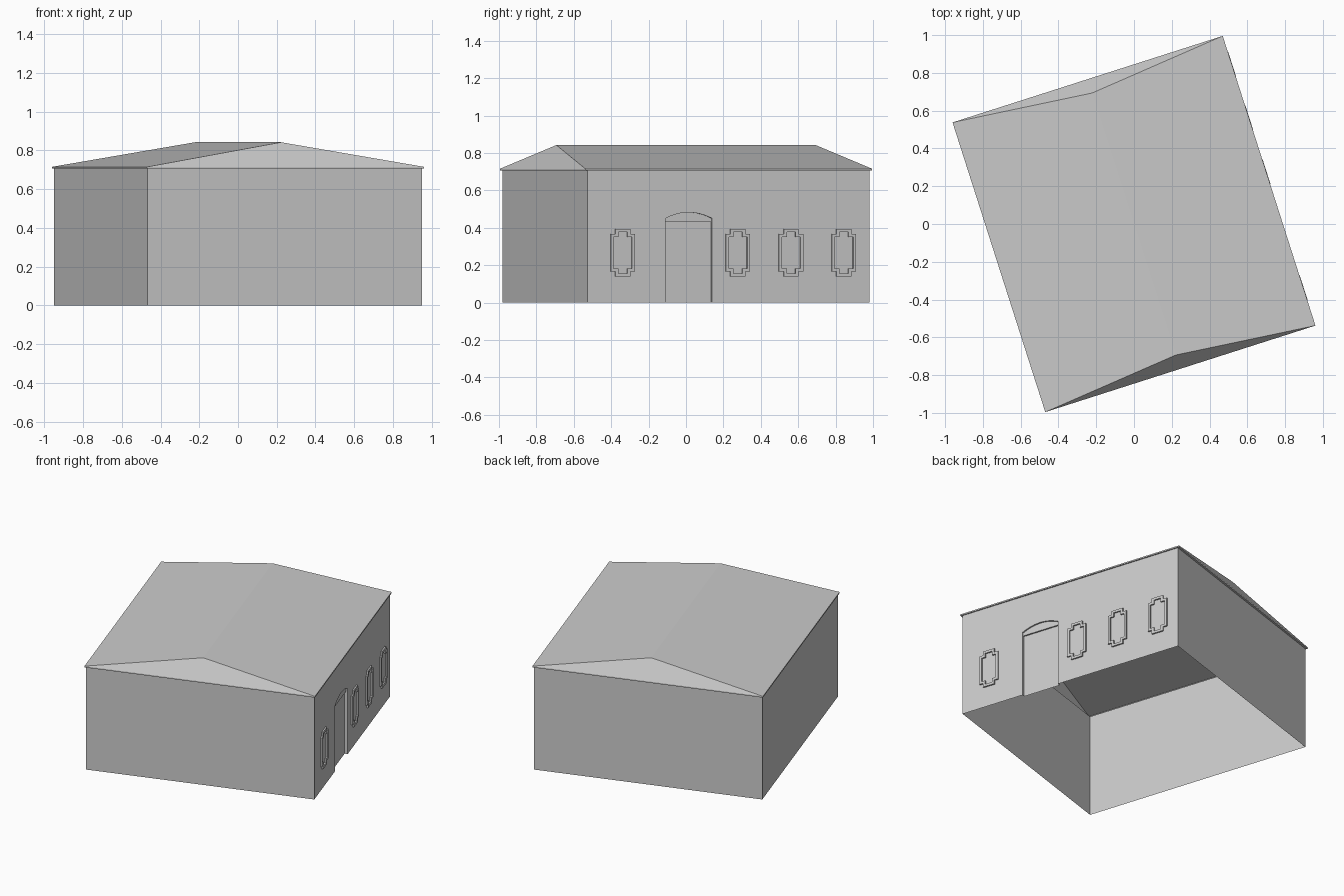
import bpy, bmesh, math

cube = bpy.data.objects.get("Cube")
if cube:
    bpy.data.objects.remove(cube)

TURN = math.radians(17.75)      # the whole building is turned on its plot
WX, WY, WALL_H = 0.743, 0.792, 0.706
RX, RY, EAVE_Z = 0.751, 0.805, 0.715
RIDGE_Y, RIDGE_Z = 0.728, 0.842

gray = bpy.data.materials.new("plain gray")
gray.diffuse_color = (0.6, 0.6, 0.6, 1)
gray.use_nodes = True
gray.node_tree.nodes["Principled BSDF"].inputs["Base Color"].default_value = (0.6, 0.6, 0.6, 1)


def finish(bm, name, fix_normals=True):
    bmesh.ops.remove_doubles(bm, verts=bm.verts, dist=0.0001)
    if fix_normals:
        bmesh.ops.recalc_face_normals(bm, faces=bm.faces)
    mesh = bpy.data.meshes.new(name)
    bm.to_mesh(mesh)
    bm.free()
    mesh.materials.append(gray)
    obj = bpy.data.objects.new(name, mesh)
    obj.rotation_euler.z = TURN
    bpy.context.collection.objects.link(obj)
    return obj


def face(bm, points):
    return bm.faces.new([bm.verts.new(p) for p in points])


def strip(bm, a, b, closed=True):
    """Quads joining two point lists of equal length."""
    n = len(a)
    for i in range(n if closed else n - 1):
        j = (i + 1) % n
        face(bm, [a[i], a[j], b[j], b[i]])


def on_wall(outline, depth):
    """Place (y, z) points on the door wall, offset outwards by depth."""
    return [(WX + depth, y, z) for y, z in outline]


def rectangle(hx, hy, z):
    return [(-hx, -hy, z), (hx, -hy, z), (hx, hy, z), (-hx, hy, z)]


# Door opening: straight jambs under a shallow arch
DOOR_Y, DOOR_HALF, SPRING, RISE, DOOR_H = -0.222, 0.131, 0.45, 0.032, 0.43
arch = []
for i in range(13):
    t = -1 + i / 6
    arch.append((DOOR_Y + DOOR_HALF * t, SPRING + RISE * (1 - t * t)))
left, right = DOOR_Y - DOOR_HALF, DOOR_Y + DOOR_HALF
opening = [(left, 0)] + arch + [(right, 0)]

# Walls: three plain sheets and one with the door opening
bm = bmesh.new()
low, high = rectangle(WX, WY, 0), rectangle(WX, WY, WALL_H)
for i in (0, 2, 3):
    j = (i + 1) % 4
    face(bm, [low[i], low[j], high[j], high[i]])
outline = [(-WY, 0)] + opening + [(WY, 0), (WY, WALL_H), (-WY, WALL_H)]
face(bm, on_wall(outline, 0)[::-1])
finish(bm, "walls")

# Door reveal, arched panel and door leaf
PANEL, LEAF = -0.01, -0.02
bm = bmesh.new()
strip(bm, on_wall(opening, 0), on_wall(opening, PANEL), closed=False)
lintel = [(left, DOOR_H), (right, DOOR_H)]
face(bm, on_wall([lintel[0]] + arch + [lintel[1]], PANEL)[::-1])
frame = [(left, 0)] + lintel + [(right, 0)]
strip(bm, on_wall(frame, PANEL), on_wall(frame, LEAF), closed=False)
face(bm, on_wall(frame, LEAF)[::-1])
finish(bm, "arched_door", fix_normals=False)


# Window surrounds: raised frames with stepped corners
def stepped(cy, cz, w, h, nw, nh):
    corner = [(w, nh), (nw, nh), (nw, h)]
    pts = []
    for sy, sz in ((1, 1), (-1, 1), (-1, -1), (1, -1)):
        part = corner if sy * sz > 0 else corner[::-1]
        pts += [(cy + sy * a, cz + sz * b) for a, b in part]
    return pts


for n, cy in enumerate((-0.595, 0.051, 0.35, 0.646)):
    outer = stepped(cy, 0.267, 0.068, 0.127, 0.041, 0.1)
    inner = stepped(cy, 0.267, 0.052, 0.111, 0.025, 0.084)
    bm = bmesh.new()
    out = 0.01
    strip(bm, on_wall(outer, out), on_wall(inner, out))
    strip(bm, on_wall(outer, 0), on_wall(outer, out))
    strip(bm, on_wall(inner, out), on_wall(inner, 0))
    finish(bm, f"window_frame_{n + 1}", fix_normals=False)

# Roof: two slopes, steep end faces, thin fascia and soffit
bm = bmesh.new()
eave = rectangle(RX, RY, EAVE_Z)
front_end, back_end = (0, -RIDGE_Y, RIDGE_Z), (0, RIDGE_Y, RIDGE_Z)
face(bm, [eave[0], eave[1], front_end])
face(bm, [eave[1], eave[2], back_end, front_end])
face(bm, [eave[2], eave[3], back_end])
face(bm, [eave[3], eave[0], front_end, back_end])
fascia = rectangle(RX, RY, WALL_H)
strip(bm, fascia, eave)
strip(bm, rectangle(WX, WY, WALL_H), fascia)
finish(bm, "roof", fix_normals=False)
